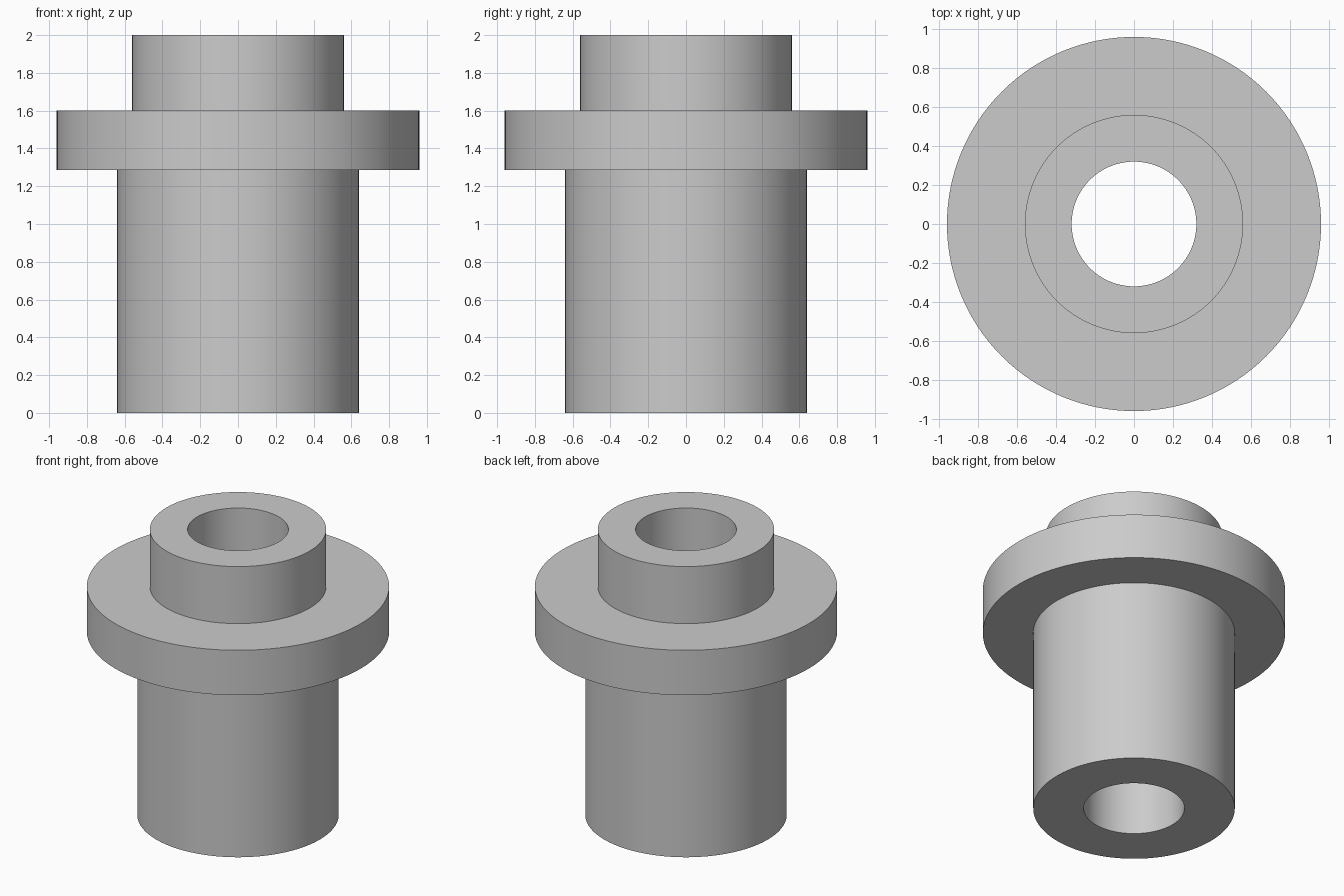
import bpy
import bmesh
import math

cube = bpy.data.objects.get("Cube")
if cube:
    bpy.data.objects.remove(cube, do_unlink=True)

SEGMENTS = 128
BORE = 0.32

# Single plain grey for the whole part
grey = bpy.data.materials.new("plain_grey")
grey.use_nodes = True
colour = (0.6, 0.6, 0.6, 1.0)
grey.diffuse_color = colour
grey.node_tree.nodes["Principled BSDF"].inputs["Base Color"].default_value = colour


def lathe(name, profile):
    """Spin a closed (radius, height) profile around the z axis."""
    bm = bmesh.new()
    verts = [bm.verts.new((r, 0, z)) for r, z in profile]
    edges = [bm.edges.new((v, verts[(i + 1) % len(verts)])) for i, v in enumerate(verts)]
    bmesh.ops.spin(bm, geom=verts + edges, cent=(0, 0, 0), axis=(0, 0, 1),
                   angle=math.tau, steps=SEGMENTS, use_merge=True)
    bmesh.ops.remove_doubles(bm, verts=bm.verts, dist=1e-5)
    bmesh.ops.recalc_face_normals(bm, faces=bm.faces)
    mesh = bpy.data.meshes.new(name)
    bm.to_mesh(mesh)
    bm.free()
    mesh.materials.append(grey)
    obj = bpy.data.objects.new(name, mesh)
    bpy.context.collection.objects.link(obj)
    bpy.context.view_layer.objects.active = obj
    obj.select_set(True)
    bpy.ops.object.shade_smooth_by_angle(angle=math.radians(30))
    obj.select_set(False)
    return obj


# Lower sleeve, wide flange and upper collar around one through bore
lathe("flanged_bushing", [
    (BORE, 0), (0.64, 0),        # sleeve foot
    (0.64, 1.285), (0.96, 1.285),  # flange underside
    (0.96, 1.6), (0.56, 1.6),    # flange top
    (0.56, 2), (BORE, 2),        # collar rim
])
